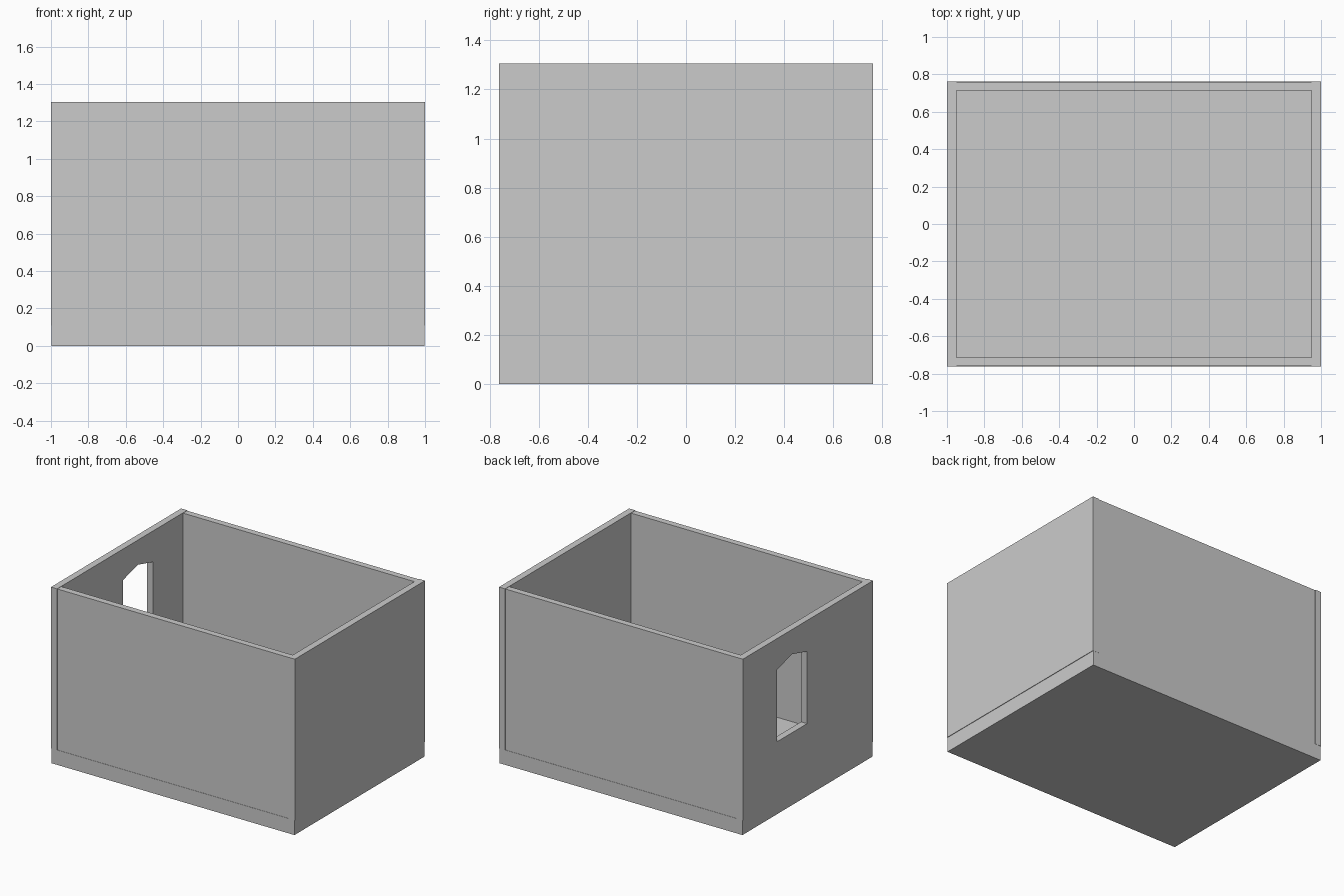
import bpy, bmesh

if "Cube" in bpy.data.objects:
    bpy.data.objects.remove(bpy.data.objects["Cube"])

FLOOR, TOP = 0.11, 1.305
HX, HY, T = 1.0, 0.7625, 0.05


def make_object(name, bm):
    bmesh.ops.recalc_face_normals(bm, faces=bm.faces)
    mesh = bpy.data.meshes.new(name)
    bm.to_mesh(mesh)
    bm.free()
    ob = bpy.data.objects.new(name, mesh)
    bpy.context.collection.objects.link(ob)
    return ob


def box(name, lo, hi):
    bm = bmesh.new()
    bmesh.ops.create_cube(bm, size=1)
    for v in bm.verts:
        v.co = [(a + b) / 2 + c * (b - a) for a, b, c in zip(lo, hi, v.co)]
    return make_object(name, bm)


def prism_x(name, profile, x0, x1):
    bm = bmesh.new()
    face = bm.faces.new([bm.verts.new((x0, y, z)) for y, z in profile])
    ext = bmesh.ops.extrude_face_region(bm, geom=[face])["geom"]
    verts = [g for g in ext if isinstance(g, bmesh.types.BMVert)]
    bmesh.ops.translate(bm, verts=verts, vec=(x1 - x0, 0, 0))
    # the source face is kept as the near cap
    if not face.is_valid:
        bmesh.ops.holes_fill(bm, edges=bm.edges)
    return make_object(name, bm)


# floor slab, very slightly narrower than the walls
box("floor_slab", (-HX + 0.004, -HY + 0.001, 0), (HX - 0.004, HY - 0.001, FLOOR))

# side walls run the full depth
left_wall = box("left_wall", (-HX, -HY, FLOOR), (-HX + T, HY, TOP))
box("right_wall", (HX - T, -HY, FLOOR), (HX, HY, TOP))

# front and back walls fit between them
for name, s in (("front_wall", -1), ("back_wall", 1)):
    ys = sorted((s * (HY - T), s * (HY - 0.003)))
    box(name, (-HX + T, ys[0], FLOOR), (HX - T, ys[1], TOP - 0.002))

# peaked window opening in the left wall
window = [(0.01, 0.54), (0.36, 0.54), (0.36, 1.075), (0.185, 1.122), (0.01, 1.075)]
cutter = prism_x("window_cutter", window, -HX - 0.1, -HX + T + 0.1)
cutter.hide_render = True
cutter.hide_viewport = True
cut = left_wall.modifiers.new("window", 'BOOLEAN')
cut.operation = 'DIFFERENCE'
cut.solver = 'EXACT'
cut.object = cutter
